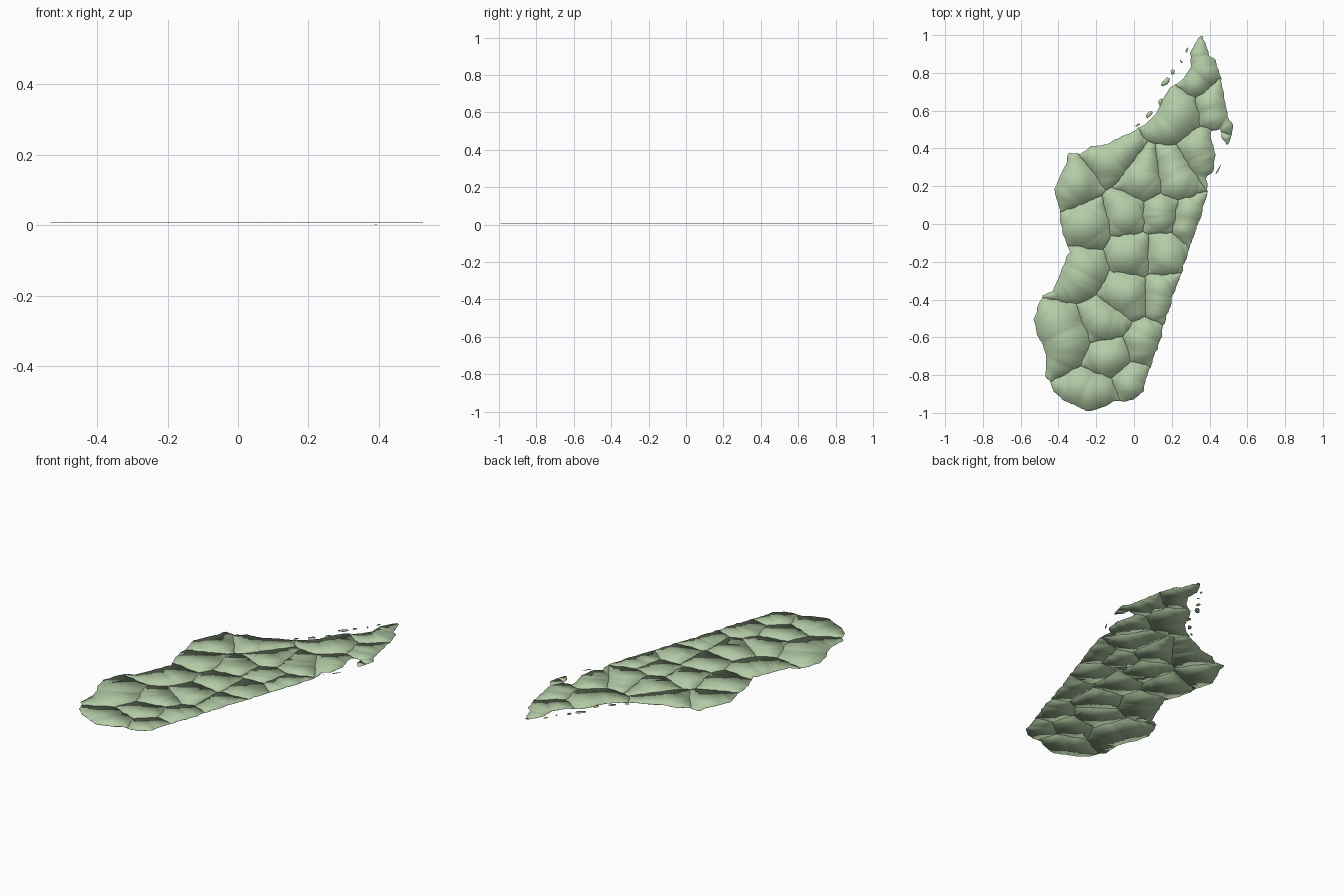
import bpy, bmesh, math, random
from mathutils import Vector, noise

if "Cube" in bpy.data.objects:
    bpy.data.objects.remove(bpy.data.objects["Cube"])

random.seed(4)
Z, T = 0.0062, 0.0012   # height and thickness of the thin map sheet

green = bpy.data.materials.new("map_green")
green.diffuse_color = (0.45, 0.60, 0.38, 1)
green.use_nodes = True
green.node_tree.nodes["Principled BSDF"].inputs["Base Color"].default_value = green.diffuse_color

# Coastline, clockwise from the northern tip
coast = [(.35,1), (.38,.95), (.40,.89), (.43,.87), (.46,.77), (.48,.65), (.495,.57),
         (.525,.525), (.515,.45), (.49,.415), (.465,.45), (.46,.50), (.41,.495),
         (.41,.425), (.43,.37), (.42,.28), (.38,.24), (.385,.16), (.345,.015),
         (.295,-.12), (.245,-.265), (.17,-.49), (.125,-.66), (.08,-.77), (.05,-.885),
         (0,-.93), (-.10,-.94), (-.18,-.98), (-.245,-.993), (-.37,-.935), (-.42,-.89),
         (-.465,-.805), (-.465,-.69), (-.51,-.585), (-.53,-.505), (-.485,-.375),
         (-.43,-.355), (-.395,-.265), (-.34,-.145), (-.38,-.04), (-.395,.08),
         (-.425,.185), (-.36,.32), (-.345,.375), (-.28,.37), (-.235,.41), (-.12,.43),
         (-.025,.48), (.055,.525), (.125,.595), (.16,.675), (.20,.725), (.27,.78),
         (.305,.83), (.295,.90), (.325,.955)]

# District centres: the land is split halfway between neighbours
centres = [(-.33,.2), (-.25,.0), (-.28,-.25), (-.36,-.6), (-.12,.36), (.05,.23),
           (.2,.6), (.34,.8), (.46,.65), (.22,.25), (.38,.35), (-.03,.05), (.3,.02),
           (.13,.05), (0,-.15), (-.05,-.38), (.15,-.15), (.17,-.38), (-.15,-.52),
           (-.12,-.70), (.05,-.65), (-.2,-.9), (.0,-.83)]

# Small offshore islets: x, y, length, width, angle
islets = [(.17,.755,.03,.016,.8), (.205,.805,.014,.010,1.2), (.25,.86,.010,.004,2.2),
          (.14,.645,.02,.012,1.4), (.08,.58,.022,.012,.9), (.02,.525,.012,.006,.6),
          (.28,.92,.014,.006,1), (.445,.285,.03,.004,1.05), (.355,.985,.012,.008,.3)]


def roughen(bm):
    """Subdivide long border edges and give them a natural ragged line."""
    for e in list(bm.edges):
        cuts = int(e.calc_length() / 0.014)
        if cuts:
            bmesh.ops.subdivide_edges(bm, edges=[e], cuts=cuts)
    for v in bm.verts:
        v.co.xy += 0.009 * noise.noise_vector(v.co * 22).xy
        v.co.xy += 0.004 * noise.noise_vector(v.co * 70).xy


def finish(name, bm):
    """Turn a flat outline into a thin smooth-shaded sheet."""
    bmesh.ops.triangulate(bm, faces=bm.faces[:])
    ext = bmesh.ops.extrude_face_region(bm, geom=bm.faces[:], use_keep_orig=True)
    for v in ext["geom"]:
        if isinstance(v, bmesh.types.BMVert):
            v.co.z += T
    bmesh.ops.recalc_face_normals(bm, faces=bm.faces[:])
    for f in bm.faces:
        f.smooth = True
    me = bpy.data.meshes.new(name)
    bm.to_mesh(me)
    bm.free()
    me.materials.append(green)
    ob = bpy.data.objects.new(name, me)
    bpy.context.collection.objects.link(ob)


def outline(points):
    bm = bmesh.new()
    bm.faces.new([bm.verts.new((x, y, Z)) for x, y in points])
    return bm


# Districts
for i, c in enumerate(centres):
    bm = outline(coast)
    bmesh.ops.triangulate(bm, faces=bm.faces[:])
    a = Vector((*c, 0))
    for j, d in enumerate(centres):
        if j != i:
            b = Vector((*d, 0))
            bmesh.ops.bisect_plane(bm, geom=bm.verts[:] + bm.edges[:] + bm.faces[:],
                                   plane_co=(a + b) / 2, plane_no=b - a, clear_outer=True)
    bmesh.ops.dissolve_faces(bm, faces=bm.faces[:], use_verts=False)
    roughen(bm)
    finish(f"district_{i + 1}", bm)

# Islets
for i, (x, y, l, w, ang) in enumerate(islets):
    pts = []
    for k in range(14):
        t = k * math.tau / 14
        r = random.uniform(.75, 1.2)
        u, v = l * r * math.cos(t), w * r * math.sin(t)
        pts.append((x + u * math.cos(ang) - v * math.sin(ang),
                    y + u * math.sin(ang) + v * math.cos(ang)))
    finish(f"islet_{i + 1}", outline(pts))

# Tiny low reef flake that touches the ground
bm = outline([(.388, .245), (.394, .245), (.391, .251)])
for v in bm.verts:
    v.co.z = 0
finish("reef_flake", bm)
